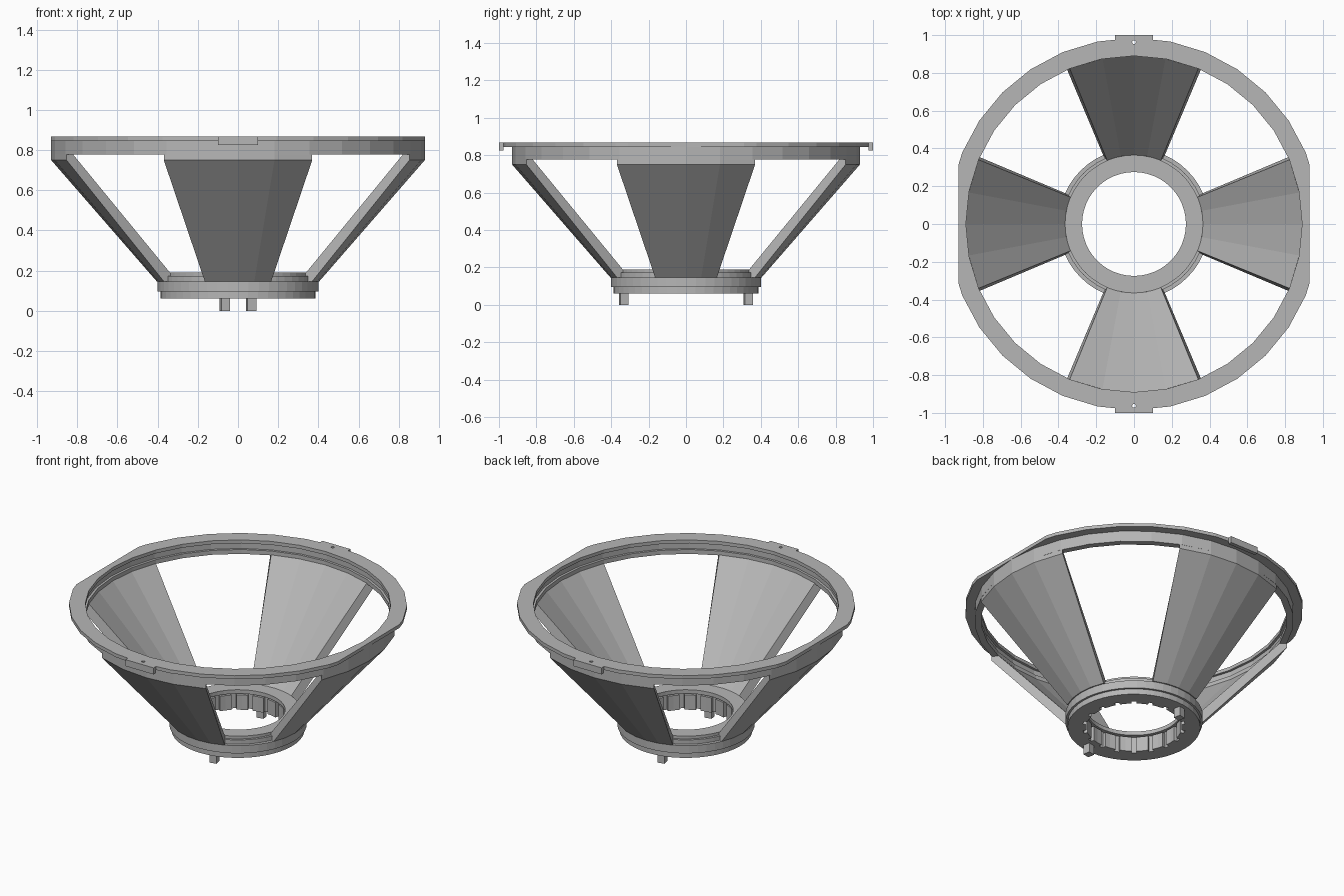
import bpy, bmesh
from math import radians, cos, sin
from mathutils import Matrix, Vector

old = bpy.data.objects.get("Cube")
if old:
    bpy.data.objects.remove(old, do_unlink=True)

grey = bpy.data.materials.new("light grey")
grey.use_nodes = True
grey.diffuse_color = (0.47, 0.47, 0.47, 1)
grey.node_tree.nodes["Principled BSDF"].inputs["Base Color"].default_value = (0.47, 0.47, 0.47, 1)


def finish(name, bm):
    bmesh.ops.recalc_face_normals(bm, faces=bm.faces)
    mesh = bpy.data.meshes.new(name)
    bm.to_mesh(mesh)
    bm.free()
    mesh.materials.append(grey)
    obj = bpy.data.objects.new(name, mesh)
    bpy.context.collection.objects.link(obj)
    return obj


def sweep(bm, profile, angles, closed=False, taper=None):
    """Sweep a closed (radius, z) profile around z; taper scales the angle per point."""
    taper = taper or [1] * len(profile)
    mid = 0 if closed else (angles[0] + angles[-1]) / 2
    loops = []
    for a in angles:
        loop = []
        for (r, z), t in zip(profile, taper):
            ang = radians(mid + (a - mid) * t)
            loop.append(bm.verts.new((r * cos(ang), r * sin(ang), z)))
        loops.append(loop)
    n = len(profile)
    pairs = list(zip(loops, loops[1:]))
    if closed:
        pairs.append((loops[-1], loops[0]))
    for p, q in pairs:
        for i in range(n):
            j = (i + 1) % n
            bm.faces.new((p[i], p[j], q[j], q[i]))
    if not closed:
        bm.faces.new(loops[0])
        bm.faces.new(loops[-1])


def circle(sides):
    return [360 * i / sides for i in range(sides)]


def box(bm, centre, size, turn=0):
    m = Matrix.Translation(centre) @ Matrix.Rotation(radians(turn), 4, 'Z') @ Matrix.Diagonal((*size, 1))
    bmesh.ops.create_cube(bm, size=1, matrix=m)


# Mounting flange, trimmed flat on both sides
bm = bmesh.new()
sweep(bm, [(0.89, 0.845), (0.985, 0.845), (0.985, 0.867), (0.89, 0.867)], circle(32), True)
for s in (1, -1):
    bmesh.ops.bisect_plane(bm, geom=bm.verts[:] + bm.edges[:] + bm.faces[:],
                           plane_co=(0.93 * s, 0, 0), plane_no=(s, 0, 0), clear_outer=True)
    bmesh.ops.holes_fill(bm, edges=[e for e in bm.edges if e.is_boundary])
flange = finish("mounting_flange", bm)

# Screw holes through the flange
bm = bmesh.new()
for s in (1, -1):
    bmesh.ops.create_cone(bm, cap_ends=True, segments=12, radius1=0.01, radius2=0.01, depth=0.1,
                          matrix=Matrix.Translation((0, 0.963 * s, 0.855)))
cutter = finish("hole_cutter", bm)
cutter.hide_render = True
cutter.hide_set(True)
cut = flange.modifiers.new("holes", 'BOOLEAN')
cut.object = cutter
cut.operation = 'DIFFERENCE'
cut.solver = 'EXACT'
bpy.context.view_layer.objects.active = flange
flange.select_set(True)
bpy.ops.object.modifier_apply(modifier=cut.name)
bpy.data.objects.remove(cutter, do_unlink=True)

# Locating tabs at front and back
for name, s in (("back_tab", 1), ("front_tab", -1)):
    bm = bmesh.new()
    box(bm, (0, 0.9875 * s, 0.846), (0.2, 0.025, 0.042))
    finish(name, bm)

# Rim band below the flange, with an inner groove
bm = bmesh.new()
sweep(bm, [(0.89, 0.777), (0.93, 0.777), (0.93, 0.845), (0.905, 0.845),
           (0.905, 0.805), (0.89, 0.805)], circle(32), True)
finish("rim_band", bm)

# Four sloping spokes
spoke = [(0.93, 0.78), (0.93, 0.75), (0.405, 0.147), (0.365, 0.147), (0.365, 0.187), (0.89, 0.78)]
taper = [1, 1, 1.03, 1, 0.98, 0.96]
for i, side in enumerate(("left", "back", "right", "front")):
    bm = bmesh.new()
    sweep(bm, spoke, [90 * i + a for a in (-23.4, -11.25, 0, 11.25, 23.4)], taper=taper)
    finish(side + "_spoke", bm)

# Stepped hub ring
bm = bmesh.new()
sweep(bm, [(0.275, 0.165), (0.275, 0.19), (0.365, 0.19), (0.365, 0.172), (0.38, 0.172),
           (0.38, 0.145), (0.4, 0.145), (0.4, 0.095), (0.387, 0.095), (0.387, 0.06),
           (0.3, 0.06), (0.3, 0.165)], circle(48), True)
finish("hub_ring", bm)

# Raised pads around the inside of the hub
bm = bmesh.new()
for a in circle(18):
    sweep(bm, [(0.278, 0.06), (0.305, 0.06), (0.305, 0.155), (0.278, 0.155)], [a - 7, a, a + 7])
finish("hub_pads", bm)

# Locating feet under the hub
for name, s in (("front_foot", 1), ("back_foot", -1)):
    bm = bmesh.new()
    box(bm, (0.065 * s, -0.333 * s, 0.035), (0.045, 0.045, 0.07), 11)
    finish(name, bm)
